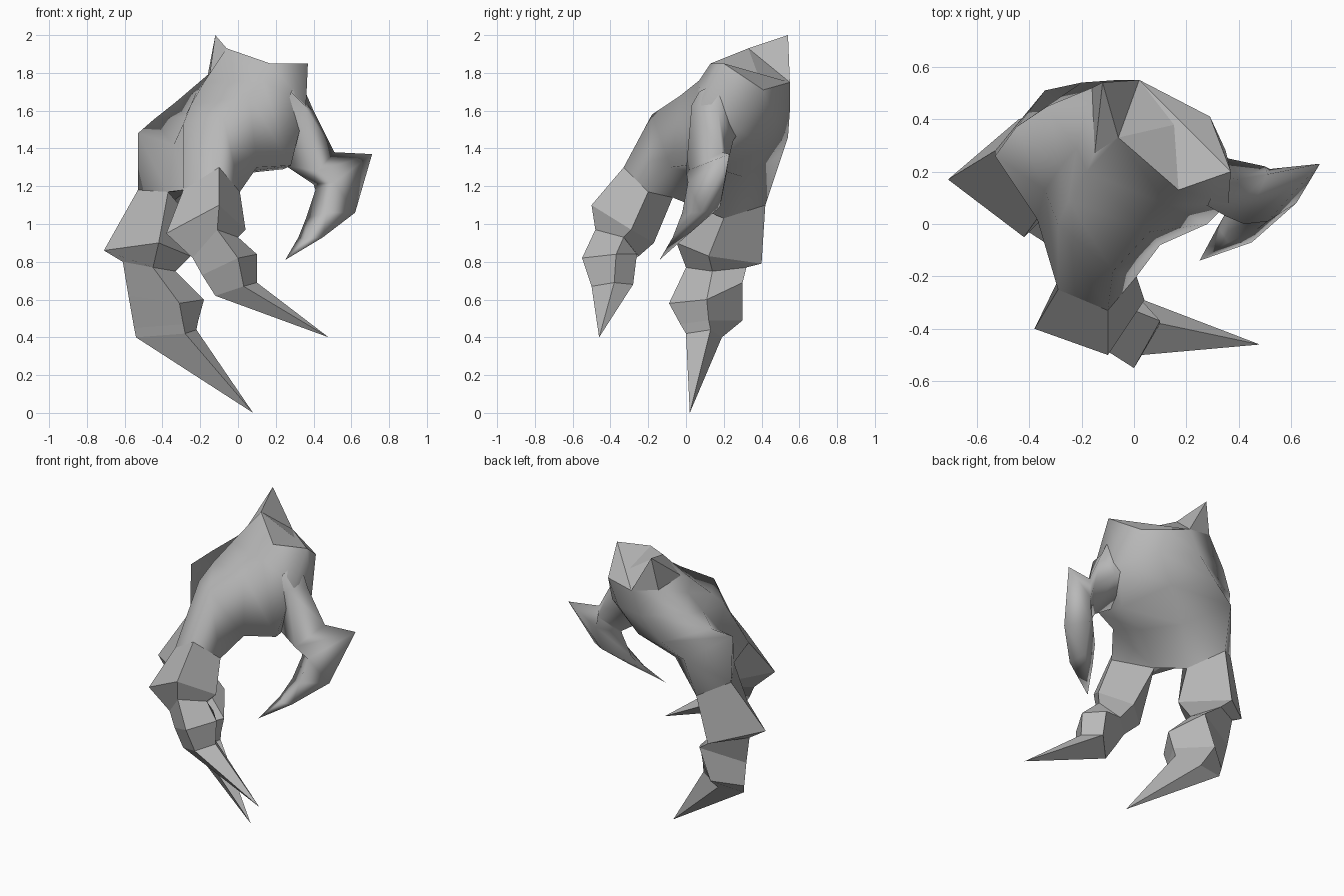
import bpy
import bmesh
from mathutils import Vector

# Remove the default cube only
default_cube = bpy.data.objects.get("Cube")
if default_cube:
    bpy.data.objects.remove(default_cube, do_unlink=True)

# One plain grey for the whole claw
grey = bpy.data.materials.new("stone_grey")
grey.use_nodes = True
tone = (.48, .48, .48, 1)
grey.diffuse_color = tone
grey.node_tree.nodes["Principled BSDF"].inputs["Base Color"].default_value = tone


def finish(name, bm, smooth=False):
    """Turn a bmesh into a named, shaded object."""
    bmesh.ops.recalc_face_normals(bm, faces=bm.faces)
    for face in bm.faces:
        face.smooth = smooth
    mesh = bpy.data.meshes.new(name)
    bm.to_mesh(mesh)
    bm.free()
    mesh.materials.append(grey)
    part = bpy.data.objects.new(name, mesh)
    bpy.context.collection.objects.link(part)


def hull(name, corners):
    """Wrap a faceted hull around a few corners."""
    bm = bmesh.new()
    for corner in corners:
        bm.verts.new(corner)
    bmesh.ops.convex_hull(bm, input=bm.verts)
    finish(name, bm)


def loft(name, sections, tip=None, smooth=False):
    """Bridge matching cross-sections, ending in a point when tip is given."""
    bm = bmesh.new()
    rings = [[bm.verts.new(Vector(corner)) for corner in section]
             for section in sections]
    for upper, lower in zip(rings, rings[1:]):
        for i in range(len(upper)):
            j = (i + 1) % len(upper)
            bm.faces.new((upper[i], upper[j], lower[j], lower[i]))
    if tip:
        point = bm.verts.new(Vector(tip))
        last = rings[-1]
        for i in range(len(last)):
            bm.faces.new((last[i], last[(i + 1) % len(last)], point))
    finish(name, bm, smooth)


# Faceted wrist stump with a spur rising at its rear corner
wrist_peak = (-.12, .54, 2)
wrist_ridge = (-.06, .33, 1.93)
wrist_front = (.17, .13, 1.85)
wrist_right = (.37, .2, 1.85)
wrist_back_right = (.29, .41, 1.71)
wrist_back = (.02, .55, 1.75)
wrist_left = (-.15, .27, 1.79)
wrist_rear_left = (-.16, .52, 1.79)
hull("wrist_spur", (wrist_peak, wrist_ridge, wrist_left, wrist_rear_left, wrist_back))
hull("wrist_cap", (wrist_ridge, wrist_front, wrist_back_right, wrist_back, wrist_left))
hull("wrist_corner", (wrist_front, wrist_right, wrist_back_right, wrist_back))

# Finger roots run front, left-hand side (+x), back, right-hand side (-x)
front_root = [(-.1, -.33, 1.3), (.01, -.2, 1.17), (-.22, -.07, 1.14), (-.29, -.25, 1.18)]
rear_root = [(-.37, .02, 1.17), (-.25, .2, 1.03), (-.37, .42, 1.1), (-.53, .28, 1.18)]

# Smooth palm: one body from the wrist to the outline round both finger roots
palm_outline = front_root[:3] + rear_root[1:] + [rear_root[0], front_root[3]]
loft("palm", [
    [wrist_front, wrist_right, wrist_back_right, (.15, .48, 1.73),
     wrist_back, wrist_rear_left, wrist_left, wrist_ridge],
    [(.13, .07, 1.76), (.36, .08, 1.63), (.35, .28, 1.5), (.18, .46, 1.57),
     (-.06, .55, 1.6), (-.33, .45, 1.645), (-.22, .29, 1.7), (-.18, .2, 1.75)],
    [(.06, -.03, 1.68), (.28, 0, 1.31), (.24, .17, 1.29), (.06, .42, 1.4),
     (-.2, .54, 1.46), (-.45, .37, 1.55), (-.28, .22, 1.57), (-.25, .09, 1.63)],
    [(-.08, -.18, 1.58), (.1, -.08, 1.3), (0, .06, 1.27), (-.13, .3, 1.25),
     (-.34, .51, 1.37), (-.53, .26, 1.48), (-.34, .13, 1.42), (-.29, 0, 1.53)],
    palm_outline,
], smooth=True)
loft("finger_web", [palm_outline], tip=(-.28, 0, 1.17))

# Front finger: two faceted knuckles and a long claw
loft("front_finger", [
    front_root,
    [(-.1, -.5, 1.1), (.04, -.29, .97), (-.14, -.17, .9), (-.38, -.4, .95)],
    [(-.11, -.48, .97), (0, -.33, .93), (-.1, -.25, .83), (-.24, -.38, .82)],
    [(0, -.55, .82), (.1, -.37, .84), (0, -.26, .84), (-.19, -.4, .73)],
    [(.03, -.5, .67), (.1, -.38, .69), (.01, -.28, .68), (-.12, -.41, .62)],
], tip=(.48, -.46, .4))

# Rear finger: the same build, reaching the ground
loft("rear_finger", [
    rear_root,
    [(-.42, -.05, .9), (-.25, .12, .83), (-.44, .4, .79), (-.71, .17, .86)],
    [(-.45, 0, .77), (-.33, .14, .75), (-.42, .32, .77), (-.61, .2, .8)],
    [(-.31, -.09, .58), (-.18, .11, .6), (-.31, .3, .69), (-.58, .19, .62)],
    [(-.29, -.03, .47), (-.21, .12, .49), (-.39, .3, .49), (-.55, .17, .45)],
    [(-.28, 0, .42), (-.22, .13, .44), (-.37, .19, .4), (-.54, .16, .4)],
], tip=(.08, .02, 0))

# Smooth thumb with a pointed elbow and a hooked claw
loft("thumb", [
    [(.28, .07, 1.7), (.33, .18, 1.76), (.26, .3, 1.52), (.2, .12, 1.34)],
    [(.35, .03, 1.63), (.4, .17, 1.6), (.36, .25, 1.44), (.25, .09, 1.31)],
    [(.42, 0, 1.28), (.51, .19, 1.38), (.5, .22, 1.32), (.4, .11, 1.21)],
    [(.51, .01, 1.22), (.71, .23, 1.37), (.52, .21, 1.24), (.41, .09, 1.18)],
    [(.47, -.02, 1.06), (.62, .08, 1.06), (.5, .18, 1.09), (.36, .06, 1.03)],
    [(.36, -.07, .92), (.45, -.07, .93), (.41, .03, .96), (.32, -.01, .93)],
], tip=(.25, -.14, .81), smooth=True)
